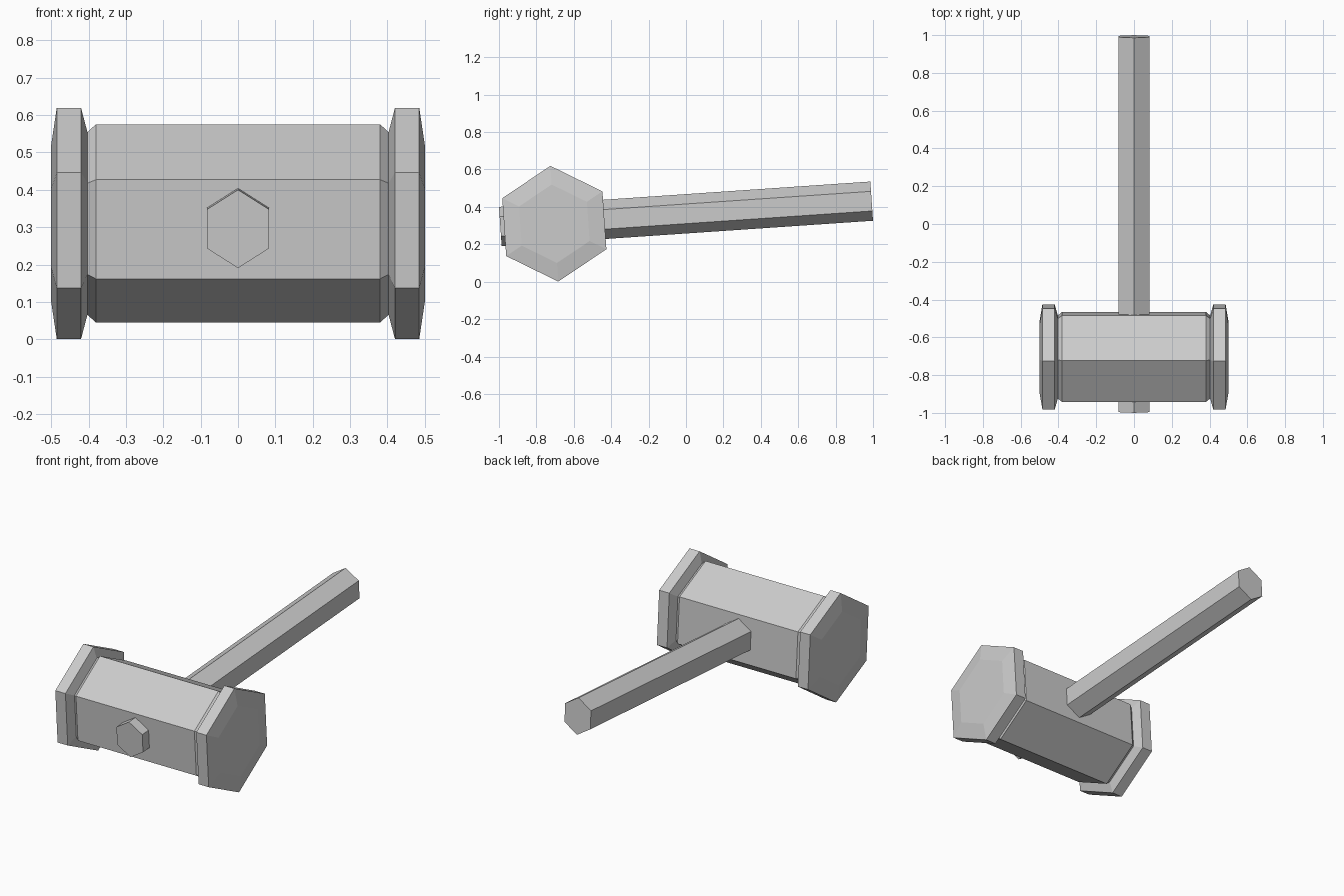
import bpy, bmesh, math
from mathutils import Matrix, Vector

if "Cube" in bpy.data.objects:
    bpy.data.objects.remove(bpy.data.objects["Cube"], do_unlink=True)

grey = bpy.data.materials.new("plain grey")
grey.use_nodes = True
grey.diffuse_color = (0.6, 0.6, 0.6, 1)
grey.node_tree.nodes["Principled BSDF"].inputs["Base Color"].default_value = (0.6, 0.6, 0.6, 1)

TILT = Matrix.Rotation(math.radians(3.9), 4, 'X')


def hex_loft(name, stations, along, across, centre, squash=1.0):
    """Flat-sided six-cornered solid through (position, radius) stations."""
    along, across, up = Vector(along), Vector(across), Vector((0, 0, 1))
    bm = bmesh.new()
    rings = []
    for pos, radius in stations:
        ring = []
        for k in range(6):
            a = math.radians(90 + 60 * k)
            ring.append(bm.verts.new(along * pos + across * (radius * squash * math.cos(a))
                                     + up * (radius * math.sin(a))))
        rings.append(ring)
    for r0, r1 in zip(rings, rings[1:]):
        for k in range(6):
            n = (k + 1) % 6
            bm.faces.new((r0[k], r0[n], r1[n], r1[k]))
    bm.faces.new(rings[0])
    bm.faces.new(rings[-1])
    bmesh.ops.recalc_face_normals(bm, faces=bm.faces)
    mesh = bpy.data.meshes.new(name)
    bm.transform(Matrix.Translation(centre) @ TILT)
    bm.to_mesh(mesh)
    bm.free()
    mesh.materials.append(grey)
    obj = bpy.data.objects.new(name, mesh)
    bpy.context.scene.collection.objects.link(obj)
    return obj


# Head: bevelled striking faces, narrow necks and a six-sided body
half = [(0.5, 0.21), (0.485, 0.31), (0.42, 0.31), (0.403, 0.245), (0.38, 0.266)]
profile = [(-x, r) for x, r in half] + [(x, r) for x, r in reversed(half)]
hex_loft("hammer_head", profile, (1, 0, 0), (0, 1, 0), (0, -0.704, 0.31))

# Handle: slightly narrow hexagonal bar passing through the head
hex_loft("handle", [(-0.995, 0.105), (0.995, 0.105)], (0, 1, 0), (1, 0, 0),
         (0, 0, 0.363), squash=0.91)
